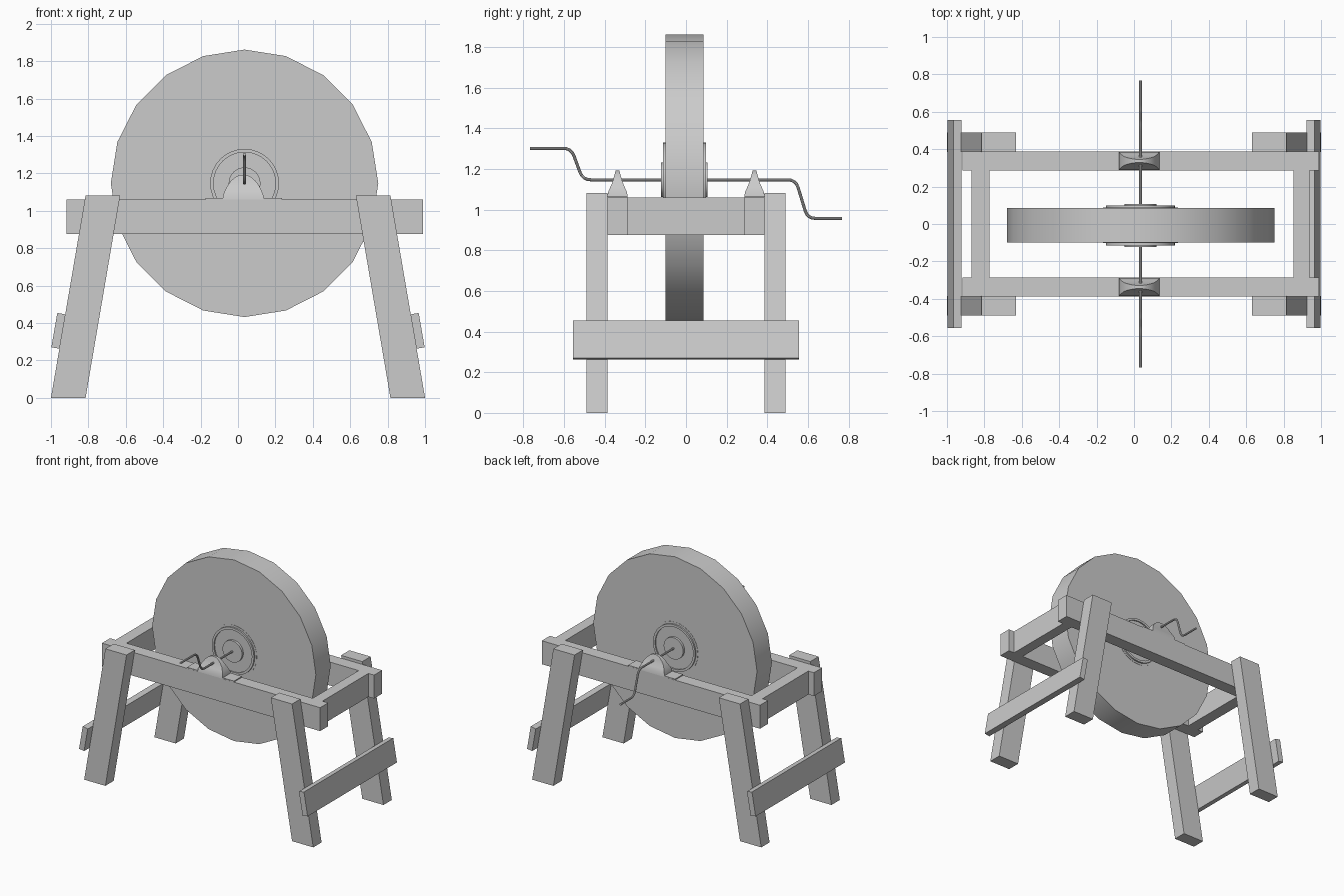
import bpy, bmesh, math
from mathutils import Vector

if "Cube" in bpy.data.objects:
    bpy.data.objects.remove(bpy.data.objects["Cube"])

CX, CZ = 0.035, 1.147      # wheel axis
WY0, WY1 = -0.10, 0.085    # wheel faces


def make(name, verts, faces, smooth=False):
    me = bpy.data.meshes.new(name)
    me.from_pydata(verts, [], faces)
    bm = bmesh.new()
    bm.from_mesh(me)
    bmesh.ops.recalc_face_normals(bm, faces=bm.faces)
    bm.to_mesh(me)
    bm.free()
    ob = bpy.data.objects.new(name, me)
    bpy.context.collection.objects.link(ob)
    if smooth:
        bpy.context.view_layer.objects.active = ob
        ob.select_set(True)
        bpy.ops.object.shade_smooth_by_angle(angle=math.radians(30))
        ob.select_set(False)
    return ob


def loft(name, rings, smooth=False):
    """Skin a list of equal-length rings and cap both ends."""
    n = len(rings[0])
    verts = [v for r in rings for v in r]
    faces = [(i*n + j, i*n + (j+1) % n, (i+1)*n + (j+1) % n, (i+1)*n + j)
             for i in range(len(rings) - 1) for j in range(n)]
    faces += [tuple(range(n)), tuple(range(len(verts) - n, len(verts)))]
    return make(name, verts, faces, smooth)


def prism(name, profile, y0, y1):
    """Extrude an (x, z) outline along y."""
    return loft(name, [[(x, y, z) for x, z in profile] for y in (y0, y1)])


def box(name, x0, x1, y0, y1, z0, z1):
    return prism(name, [(x0, z0), (x1, z0), (x1, z1), (x0, z1)], y0, y1)


def lathe(name, profile, n):
    """Revolve (radius, y) points around the wheel axis."""
    return loft(name, [[(CX + r*math.sin(2*math.pi*k/n), y,
                         CZ + r*math.cos(2*math.pi*k/n)) for k in range(n)]
                       for r, y in profile], True)


# Grinding wheel, 20 sided
lathe("grinding_wheel", [(0.715, WY0), (0.715, WY1)], 20)

# Hub flanges: thin base, raised rim, recessed web and centre boss
hub = [(0.2, -0.01), (0.2, 0.002), (0.184, 0.002), (0.184, 0.014), (0.166, 0.014),
       (0.166, 0.004), (0.085, 0.004), (0.085, 0.022)]
for name, face, s in (("front_hub", WY0, -1), ("back_hub", WY1, 1)):
    lathe(name, [(r, face + s*d) for r, d in hub], 32)

# Axle with a crank on each end, corners rounded
path = [(-0.768, 1.302), (-0.565, 1.302), (-0.508, CZ), (0.54, CZ), (0.598, 0.957), (0.768, 0.957)]
pts = [Vector((CX, y, z)) for y, z in path]
line = [pts[0]]
for a, b, c in zip(pts, pts[1:], pts[2:]):
    p = b + (a - b).normalized()*0.04
    q = b + (c - b).normalized()*0.04
    line += [p*(1-t)**2 + b*2*t*(1-t) + q*t*t for t in (0, 0.25, 0.5, 0.75, 1)]
line.append(pts[-1])
rings = []
for i, p in enumerate(line):
    d = (line[min(i+1, len(line)-1)] - line[max(i-1, 0)]).normalized()
    side = Vector((1, 0, 0))
    up = side.cross(d)
    rings.append([p + 0.008*(side*math.cos(k*math.pi/5) + up*math.sin(k*math.pi/5))
                  for k in range(10)])
loft("crank_axle", rings, True)

# (height, half length, half thickness) of the axle bearing
bearing = [(1.06, 0.11, 0.05), (1.085, 0.107, 0.047), (1.11, 0.097, 0.036), (1.135, 0.084, 0.025),
           (1.16, 0.066, 0.018), (1.182, 0.04, 0.012), (1.192, 0.018, 0.009)]
leg = [(-1.0, 0), (-0.815, 0), (-0.63, 1.082), (-0.815, 1.082)]
brace = [(-0.998, 0.27), (-0.954, 0.263), (-0.922, 0.446), (-0.966, 0.454)]

for s, end in ((-1, "front"), (1, "back")):
    # Long rail, bearing plate and bearing
    box(end + "_rail", -0.917, 0.988, s*0.286, s*0.387, 0.875, 1.06)
    box(end + "_bearing_plate", -0.175, 0.235, s*0.287, s*0.386, 1.055, 1.068)
    loft(end + "_bearing", [[(CX - 0.007 + sx*hx, s*0.337 + sy*hy, z)
                             for sx, sy in ((-1, -1), (1, -1), (1, 1), (-1, 1))]
                            for z, hx, hy in bearing], True)
    # Slanted legs outside the rail
    for m, side in ((1, "left"), (-1, "right")):
        prism(f"{end}_{side}_leg", [(m*x, z) for x, z in leg], s*0.386, s*0.49)

# Braces across the outer faces of the legs
for m, side in ((1, "left"), (-1, "right")):
    prism(side + "_brace", [(m*x, z) for x, z in brace], -0.557, 0.557)

# Cross rails
box("left_cross_rail", -0.868, -0.773, -0.287, 0.287, 0.875, 1.06)
box("right_cross_rail", 0.853, 0.938, -0.287, 0.287, 0.875, 1.06)
